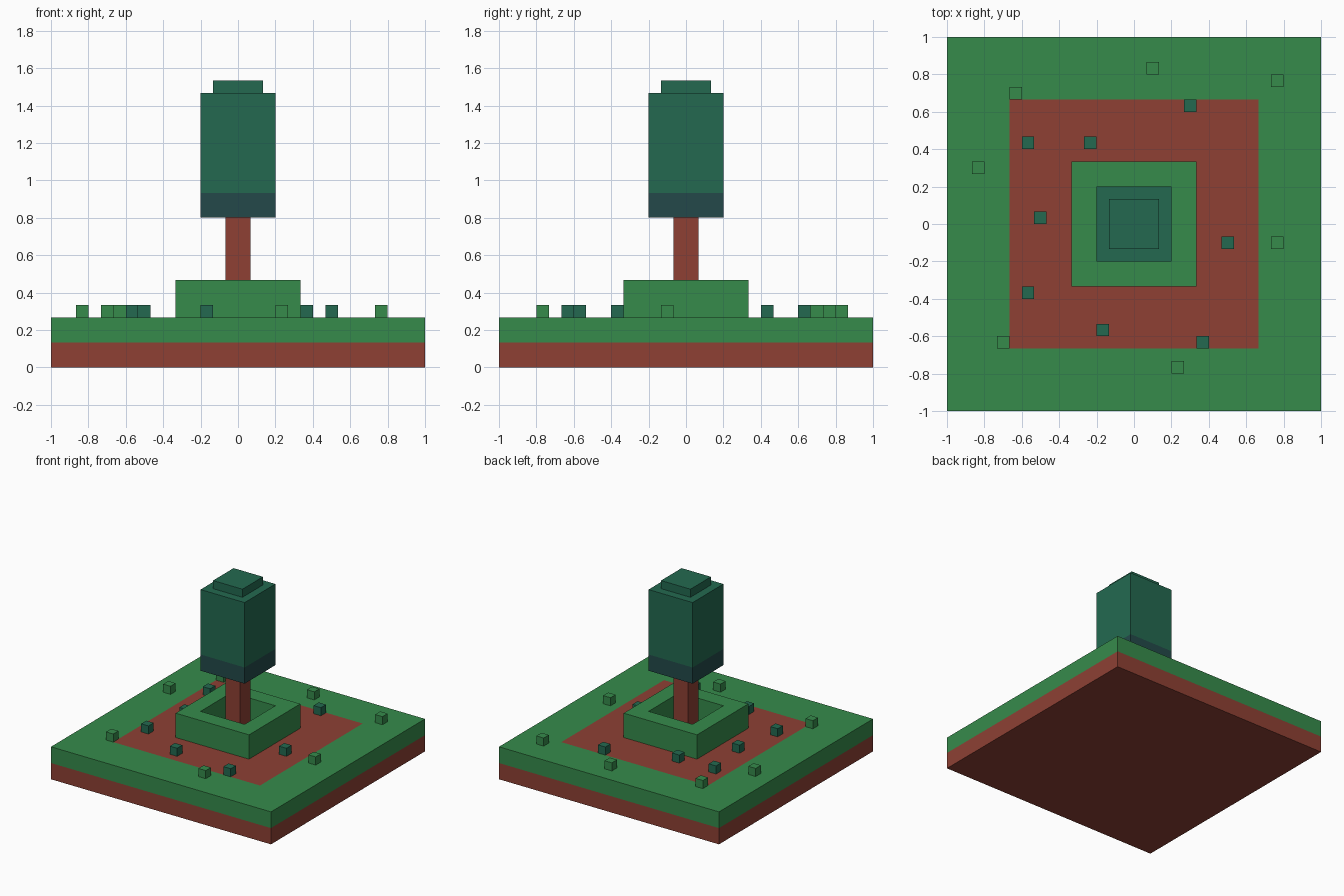
import bpy
import bmesh

if "Cube" in bpy.data.objects:
    bpy.data.objects.remove(bpy.data.objects["Cube"])

U = 1 / 15  # one block


def material(name, r, g, b):
    def lin(c):
        c /= 255
        return c / 12.92 if c <= 0.04045 else ((c + 0.055) / 1.055) ** 2.4
    m = bpy.data.materials.new(name)
    m.diffuse_color = (lin(r), lin(g), lin(b), 1)
    m.use_nodes = True
    m.node_tree.nodes["Principled BSDF"].inputs["Base Color"].default_value = m.diffuse_color
    return m


SOIL = material("red_brown_soil", 142, 64, 52)
GRASS = material("grass_green", 54, 139, 75)
LEAF = material("leaf_teal", 35, 105, 80)
SHADE_LEAF = material("dark_leaf", 35, 73, 74)


def stack(name, profile, mats, rule=None, at=(0, 0), closed=False):
    """Square lathe: profile is a list of (half width, z) in blocks."""
    bm = bmesh.new()
    loops = [[bm.verts.new(((at[0] + sx * h) * U, (at[1] + sy * h) * U, z * U))
              for sx, sy in ((-1, -1), (1, -1), (1, 1), (-1, 1))]
             for h, z in profile]
    pairs = list(zip(loops, loops[1:]))
    if closed:
        pairs.append((loops[-1], loops[0]))
    else:
        bm.faces.new(loops[0][::-1])
        bm.faces.new(loops[-1])
    for a, b in pairs:
        for i in range(4):
            j = (i + 1) % 4
            bm.faces.new((a[i], a[j], b[j], b[i]))
    bmesh.ops.recalc_face_normals(bm, faces=bm.faces)
    if rule:
        for f in bm.faces:
            f.material_index = rule(f.calc_center_median().z / U)
    me = bpy.data.meshes.new(name)
    bm.to_mesh(me)
    bm.free()
    for m in mats:
        me.materials.append(m)
    ob = bpy.data.objects.new(name, me)
    bpy.context.collection.objects.link(ob)
    return ob


# Ground: soil slab rising through the grass as a flush square path
stack("soil_and_path", [(15, 0), (15, 2), (10, 2), (10, 4)], [SOIL])
stack("grass_border", [(15, 2), (15, 4), (10, 4), (10, 2)], [GRASS], closed=True)

# Hollow planter around the tree
stack("planter", [(5, 4), (5, 7), (3, 7), (3, 4)], [GRASS], closed=True)

# Tree
stack("trunk", [(1, 4), (1, 12)], [SOIL])
stack("tree_crown", [(3, 12), (3, 14), (3, 22), (2, 22), (2, 23)],
      [LEAF, SHADE_LEAF], rule=lambda z: 1 if z < 14 else 0)

# Scattered tufts on the grass and sprouts on the path (half-block centres)
tufts = [(3, 25), (23, 23), (-19, 21), (-25, 9), (23, -3), (-21, -19), (7, -23)]
sprouts = [(9, 19), (-17, 13), (-7, 13), (-15, 1), (15, -3), (-17, -11),
           (-5, -17), (11, -19)]
for label, spots, mat in (("grass_tuft", tufts, GRASS), ("sprout", sprouts, LEAF)):
    for n, (x, y) in enumerate(spots, 1):
        stack(f"{label}_{n}", [(0.5, 4), (0.5, 5)], [mat], at=(x / 2, y / 2))
